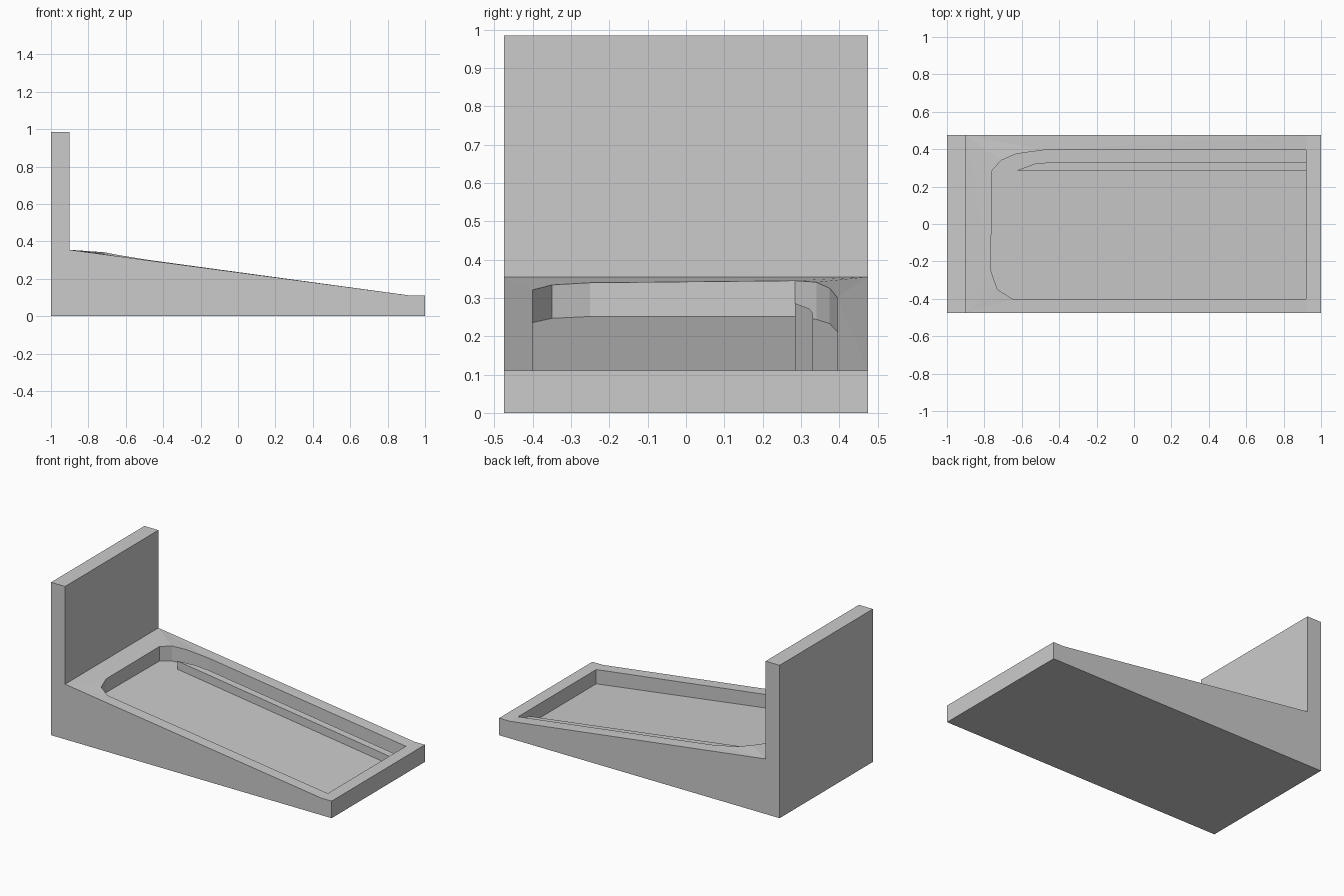
import bpy, bmesh

if "Cube" in bpy.data.objects:
    bpy.data.objects.remove(bpy.data.objects["Cube"])

HALF = 0.475  # half width in y


def slope(x):
    """Height of the sloping deck."""
    return 0.11 + (0.91 - x) * 0.245 / 1.81


def floor(x):
    """Height of the recess floor."""
    return 0.018 + (0.92 - x) * 0.233 / 1.68


def finish(bm, name):
    bmesh.ops.remove_doubles(bm, verts=bm.verts, dist=1e-5)
    bmesh.ops.recalc_face_normals(bm, faces=bm.faces)
    mesh = bpy.data.meshes.new(name)
    bm.to_mesh(mesh)
    bm.free()
    obj = bpy.data.objects.new(name, mesh)
    bpy.context.collection.objects.link(obj)
    return obj


def bridge(bm, a, b, skip=()):
    """Quads between two closed vertex loops."""
    n = len(a)
    for i in range(n):
        if i not in skip:
            j = (i + 1) % n
            bm.faces.new((a[i], a[j], b[j], b[i]))


# Wedge with upright back plate: side profile, slope (segment 3) left open
bm = bmesh.new()
profile = [(-1, 0), (1, 0), (1, 0.11), (0.91, 0.11), (-0.9, 0.355), (-0.9, 0.985), (-1, 0.985)]
near = [bm.verts.new((x, -HALF, z)) for x, z in profile]
far = [bm.verts.new((x, HALF, z)) for x, z in profile]
bm.faces.new(near)
bm.faces.new(far)
bridge(bm, near, far, skip=(3,))

# Recess outline: x, y, slight rise of the rim above the slope
outline = [(-0.765, -0.25, 0.003), (-0.73, -0.35, 0.002), (-0.65, -0.40, 0),
           (0.92, -0.40, 0), (0.92, 0.395, 0), (-0.48, 0.395, 0.003),
           (-0.63, 0.375, 0.007), (-0.71, 0.34, 0.012), (-0.76, 0.285, 0.009)]
rim = [bm.verts.new((x, y, max(0.11, slope(x)) + r)) for x, y, r in outline]
base = [bm.verts.new((x, y, floor(x))) for x, y, r in outline]
bridge(bm, rim, base)
bm.faces.new(base)

# Deck around the recess; its low edge is the flat lip at the front
# The recess runs just past the fold, so the lip is pulled in to meet it
for v in (near[3], far[3]):
    v.co.x = 0.925
edges = [bm.edges.get((rim[i], rim[(i + 1) % len(rim)])) for i in range(len(rim))]
corners = [near[3], far[3], far[4], near[4]]
for i in range(4):
    a, b = corners[i], corners[(i + 1) % 4]
    edges.append(bm.edges.get((a, b)) or bm.edges.new((a, b)))
bmesh.ops.triangle_fill(bm, edges=edges, use_beauty=True, normal=(0, 0, 1))
finish(bm, "sloped_base_with_back_plate")

# Long rib inside the recess, with a slanted rear end
bm = bmesh.new()
plan = [(-0.63, 0.285), (0.925, 0.285), (0.925, 0.332), (-0.43, 0.332), (-0.53, 0.322)]
low = [bm.verts.new((x, y, floor(x) - 0.006)) for x, y in plan]
top = [bm.verts.new((x, y, floor(x) + 0.053)) for x, y in plan]
bridge(bm, low, top)
bm.faces.new(low)
bm.faces.new(top)
finish(bm, "recess_rib")
